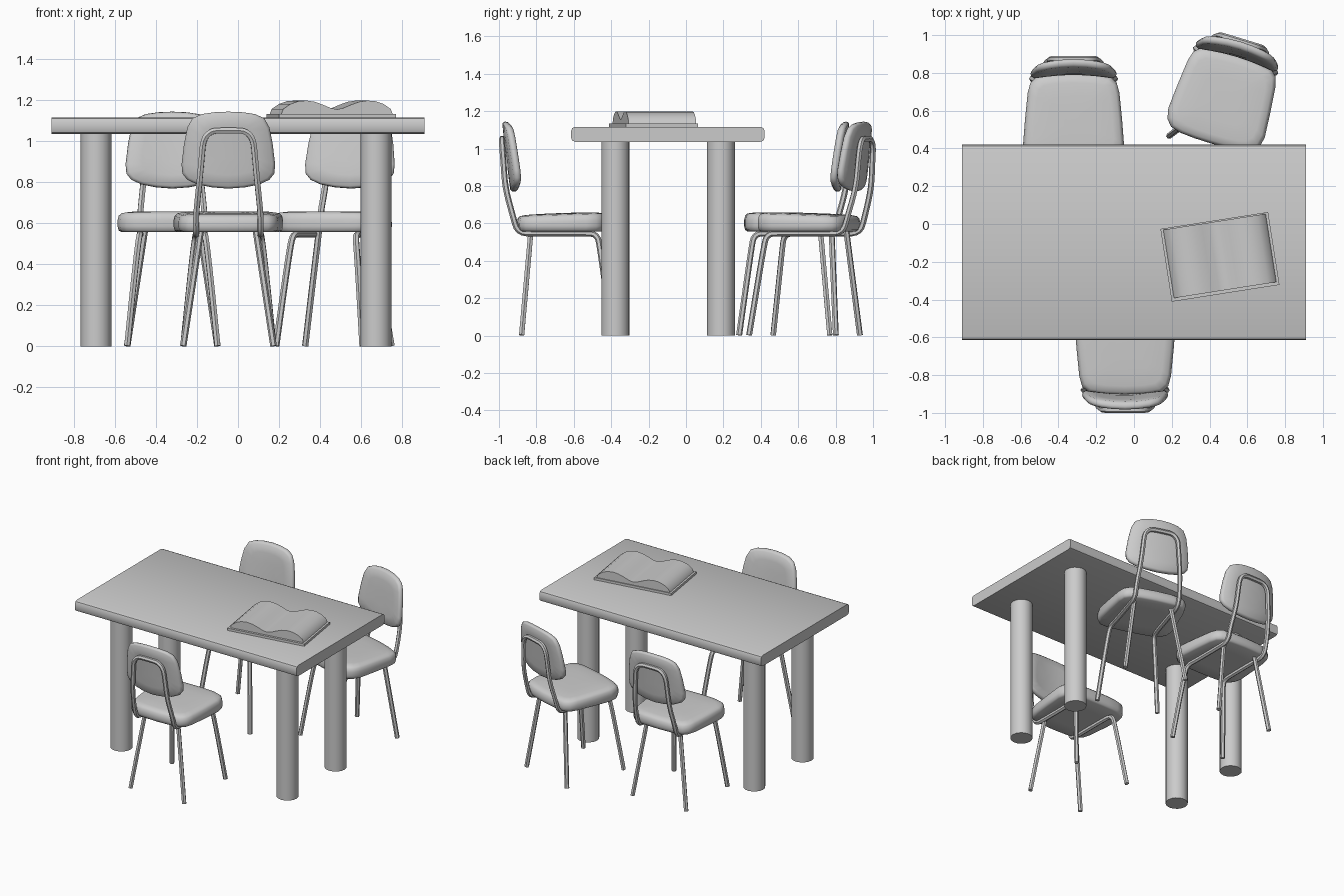
import bpy, bmesh, math
from mathutils import Matrix, Vector

if "Cube" in bpy.data.objects:
    bpy.data.objects.remove(bpy.data.objects["Cube"])


def add_object(name, bm, smooth=None):
    bmesh.ops.recalc_face_normals(bm, faces=bm.faces)
    me = bpy.data.meshes.new(name)
    bm.to_mesh(me)
    bm.free()
    ob = bpy.data.objects.new(name, me)
    bpy.context.collection.objects.link(ob)
    select(ob)
    if smooth:
        bpy.ops.object.shade_smooth_by_angle(angle=math.radians(smooth))
    return ob


def select(ob):
    bpy.ops.object.select_all(action='DESELECT')
    ob.select_set(True)
    bpy.context.view_layer.objects.active = ob


def mirrored(half):
    """Half outline starting and ending on the axis -> closed outline."""
    return half + [(-x, y) for x, y in half[-2:0:-1]]


def box(name, size, loc, rot=0.0):
    bm = bmesh.new()
    bmesh.ops.create_cube(bm, size=1, matrix=Matrix.Translation(loc)
                          @ Matrix.Rotation(rot, 4, 'Z') @ Matrix.Diagonal((*size, 1)))
    return add_object(name, bm)


def cushion(name, outline, rings, shape, matrix):
    """Stack scaled copies of an outline (scale, height), cap and shape them."""
    bm = bmesh.new()
    n = len(outline)
    loops = [[bm.verts.new(shape(x * s, y * s, h)) for x, y in outline] for s, h in rings]
    for a, b in zip(loops, loops[1:]):
        for i in range(n):
            bm.faces.new((a[i], a[(i + 1) % n], b[(i + 1) % n], b[i]))
    bm.faces.new(loops[0])
    bm.faces.new(loops[-1])
    bm.transform(matrix)
    return add_object(name, bm, 50)


def tube(name, pts, radius, matrix):
    cu = bpy.data.curves.new(name, 'CURVE')
    cu.dimensions = '3D'
    cu.bevel_depth = radius
    cu.bevel_resolution = 1
    cu.use_fill_caps = True
    sp = cu.splines.new('NURBS')
    sp.points.add(len(pts) - 1)
    for p, c in zip(sp.points, pts):
        p.co = (*(matrix @ Vector(c)), 1)
    sp.order_u = 3
    sp.use_endpoint_u = True
    sp.resolution_u = 4
    ob = bpy.data.objects.new(name, cu)
    bpy.context.collection.objects.link(ob)
    select(ob)
    bpy.ops.object.convert(target='MESH')
    bpy.ops.object.shade_smooth_by_angle(angle=math.radians(50))


# Table top, chamfered along the long edges
bm = bmesh.new()
bmesh.ops.create_cube(bm, size=1, matrix=Matrix.Translation((0, -0.097, 1.076))
                      @ Matrix.Diagonal((1.82, 1.035, 0.08, 1)))
long_edges = [e for e in bm.edges if abs(e.verts[0].co.x - e.verts[1].co.x) > 1]
bmesh.ops.bevel(bm, geom=long_edges, offset=0.022, segments=2, profile=0.5, affect='EDGES')
add_object("table_top", bm, 30)

# Table legs
for i, (x, y) in enumerate([(-0.692, -0.378), (0.672, -0.378), (-0.692, 0.187), (0.672, 0.187)]):
    bm = bmesh.new()
    bmesh.ops.create_cone(bm, cap_ends=True, segments=16, radius1=0.075, radius2=0.075,
                          depth=1.04, matrix=Matrix.Translation((x, y, 0.52)))
    add_object(f"table_leg_{i + 1}", bm, 40)

# Open book: cover and curved pages
book = Matrix.Translation((0.455, -0.174, 1.115)) @ Matrix.Rotation(math.radians(8.9), 4, 'Z')
box("book_cover", (0.577, 0.39, 0.018), (0.455, -0.174, 1.124), math.radians(8.9))
half = [(0, 0.04), (0.03, 0.046), (0.07, 0.063), (0.11, 0.077), (0.15, 0.083),
        (0.19, 0.08), (0.23, 0.066), (0.265, 0.042), (0.275, 0.016)]
profile = [(-x, z) for x, z in half[:0:-1]] + half
bm = bmesh.new()
front = [bm.verts.new((x, -0.178, z)) for x, z in profile]
back = [bm.verts.new((x, 0.188, z)) for x, z in profile]
for i in range(len(profile)):
    j = (i + 1) % len(profile)
    bm.faces.new((front[i], front[j], back[j], back[i]))
for a, b in ((front, -1), (back, 1)):
    bm.faces.new(a)
bm.transform(book)
add_object("book_pages", bm, 35)

# Chair profiles (chair faces -y, origin under the seat centre)
seat_outline = mirrored([(0, -0.243), (0.09, -0.242), (0.17, -0.236), (0.225, -0.22), (0.255, -0.185),
                         (0.267, -0.13), (0.257, 0), (0.243, 0.14), (0.228, 0.195),
                         (0.195, 0.225), (0.12, 0.238), (0, 0.243)])
seat_rings = [(0.5, 0.557), (0.93, 0.557), (0.98, 0.565), (1.0, 0.585), (1.0, 0.61),
              (0.98, 0.632), (0.93, 0.645), (0.8, 0.651), (0.5, 0.654), (0.2, 0.655)]
back_outline = mirrored([(0, -0.188), (0.08, -0.182), (0.15, -0.168), (0.2, -0.145), (0.224, -0.115),
                         (0.228, -0.07), (0.216, 0.03), (0.2, 0.11), (0.175, 0.155),
                         (0.13, 0.175), (0.07, 0.184), (0, 0.187)])
back_rings = [(0.3, 0.018), (0.65, 0.018), (0.94, 0.017), (0.985, 0.01), (1.0, 0.0),
              (0.985, -0.014), (0.93, -0.024), (0.65, -0.03), (0.3, -0.031)]
frame_half = [(0.22, -0.27, 0.002), (0.195, -0.235, 0.25), (0.172, -0.205, 0.46), (0.16, -0.19, 0.546),
              (0.155, -0.1, 0.546), (0.155, 0.12, 0.546), (0.157, 0.236, 0.546),
              (0.158, 0.262, 0.64), (0.142, 0.303, 0.79), (0.129, 0.312, 0.93),
              (0.122, 0.319, 1.01), (0.085, 0.32, 1.05), (0.03, 0.32, 1.052)]


def seat_shape(x, y, z):
    lift = 0.008 * (-y / 0.24) if z > 0.6 else 0
    return (x, y, z + lift)


def back_shape(x, z, d):
    # lean backwards and wrap the sides forwards
    return (x, 0.28 + 0.12 * z - 0.03 * (x / 0.228) ** 2 + d, 0.957 + z)


def chair(tag, x, y, turn):
    m = Matrix.Translation((x, y, 0)) @ Matrix.Rotation(math.radians(turn), 4, 'Z')
    cushion(f"{tag}_seat", seat_outline, seat_rings, seat_shape, m)
    cushion(f"{tag}_backrest", back_outline, back_rings, back_shape, m)
    # One bent tube: front legs, seat rails and back arch
    path = frame_half + [(-a, b, c) for a, b, c in reversed(frame_half)]
    tube(f"{tag}_frame", path, 0.016, m)
    for s, side in ((1, "right"), (-1, "left")):
        tube(f"{tag}_rear_leg_{side}",
             [(s * 0.22, 0.215, 0.002), (s * 0.178, 0.19, 0.28), (s * 0.135, 0.165, 0.56)], 0.016, m)


chair("back_left_chair", -0.32, 0.554, 0)
chair("back_right_chair", 0.475, 0.66, -17)
chair("front_chair", -0.047, -0.664, 180)
